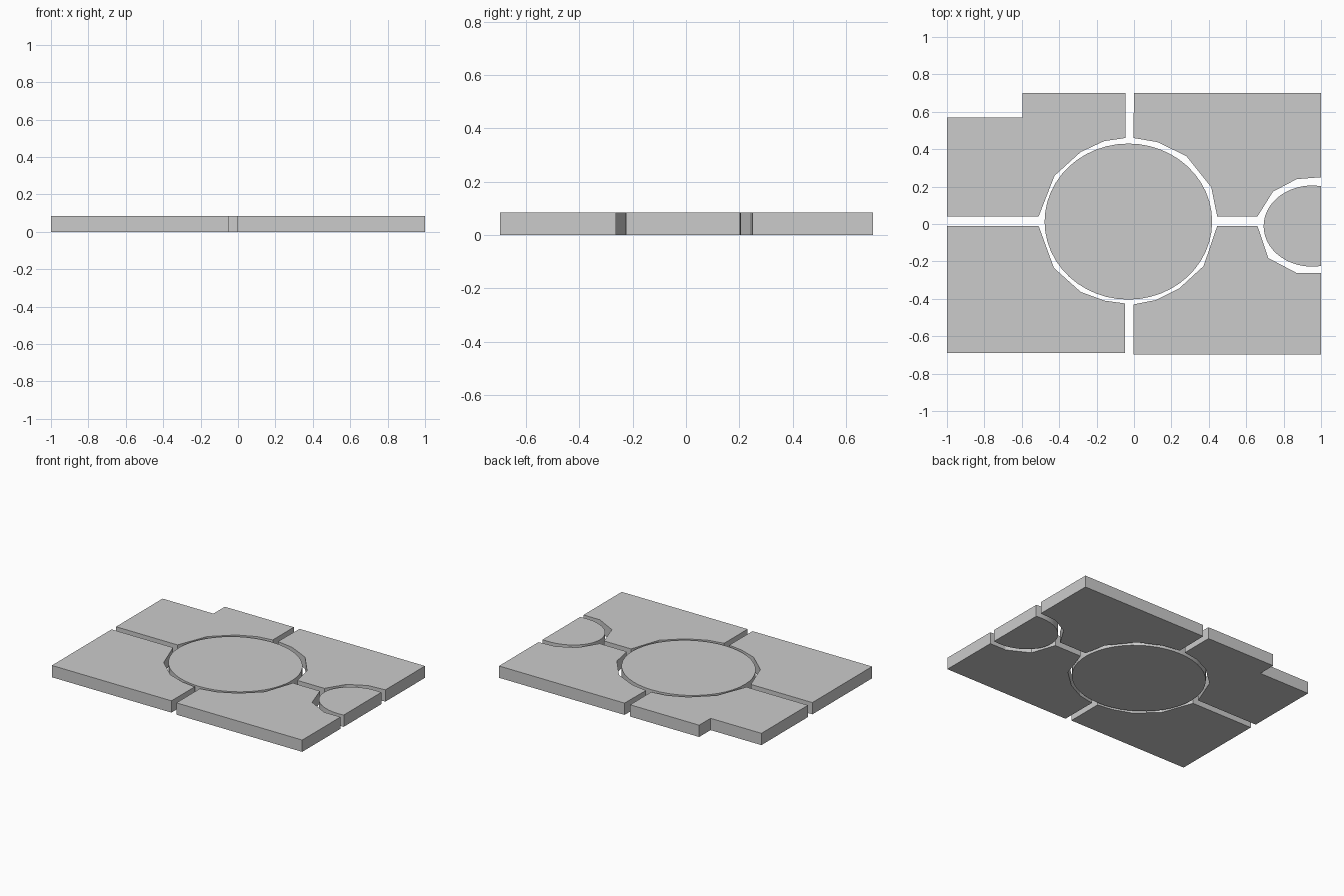
import bpy, bmesh, math

if "Cube" in bpy.data.objects:
    bpy.data.objects.remove(bpy.data.objects["Cube"])

THICK = 0.085

def slab(name, outline, smooth=False):
    """Extrude a flat outline up from the ground."""
    bm = bmesh.new()
    face = bm.faces.new([bm.verts.new((x, y, 0)) for x, y in outline])
    ext = bmesh.ops.extrude_face_region(bm, geom=[face])
    top = [g for g in ext["geom"] if isinstance(g, bmesh.types.BMVert)]
    bmesh.ops.translate(bm, verts=top, vec=(0, 0, THICK))
    bmesh.ops.recalc_face_normals(bm, faces=bm.faces)
    mesh = bpy.data.meshes.new(name)
    bm.to_mesh(mesh)
    bm.free()
    obj = bpy.data.objects.new(name, mesh)
    bpy.context.collection.objects.link(obj)
    if smooth:
        bpy.ops.object.select_all(action="DESELECT")
        obj.select_set(True)
        bpy.context.view_layer.objects.active = obj
        bpy.ops.object.shade_smooth_by_angle(angle=math.radians(30))
    return obj

def arc(cx, cy, rx, ry, start, end, n):
    step = (end - start) / n
    return [(cx + rx * math.cos(start + step * i), cy + ry * math.sin(start + step * i))
            for i in range(n + 1)]

# Four corner panels with faceted cut-outs
slab("back_left_panel", [
    (-1, 0.04), (-1, 0.57), (-0.595, 0.57), (-0.595, 0.7), (-0.045, 0.7),
    (-0.045, 0.46), (-0.16, 0.443), (-0.285, 0.385), (-0.425, 0.258), (-0.51, 0.04)])
slab("back_right_panel", [
    (0, 0.7), (1, 0.7), (1, 0.25), (0.87, 0.24), (0.743, 0.173), (0.66, 0.04),
    (0.445, 0.04), (0.413, 0.197), (0.28, 0.363), (0.125, 0.438), (-0.003, 0.46)])
slab("front_left_panel", [
    (-1, -0.01), (-0.51, -0.01), (-0.428, -0.235), (-0.285, -0.363),
    (-0.157, -0.41), (-0.047, -0.425), (-0.047, -0.69), (-1, -0.69)])
slab("front_right_panel", [
    (-0.003, -0.43), (0.115, -0.407), (0.243, -0.343), (0.372, -0.225), (0.445, -0.01),
    (0.66, -0.01), (0.718, -0.182), (0.87, -0.262), (1, -0.262), (1, -0.697), (-0.003, -0.697)])

# Central disc
slab("centre_disc", arc(-0.03, 0.013, 0.448, 0.417, 0, math.tau * 47 / 48, 47), True)

# Half disc, cut flat on the right edge
cx, rx = 0.953, 0.26
a = math.acos((1 - cx) / rx)
slab("side_half_disc", arc(cx, -0.011, rx, 0.217, a, math.tau - a, 28), True)
